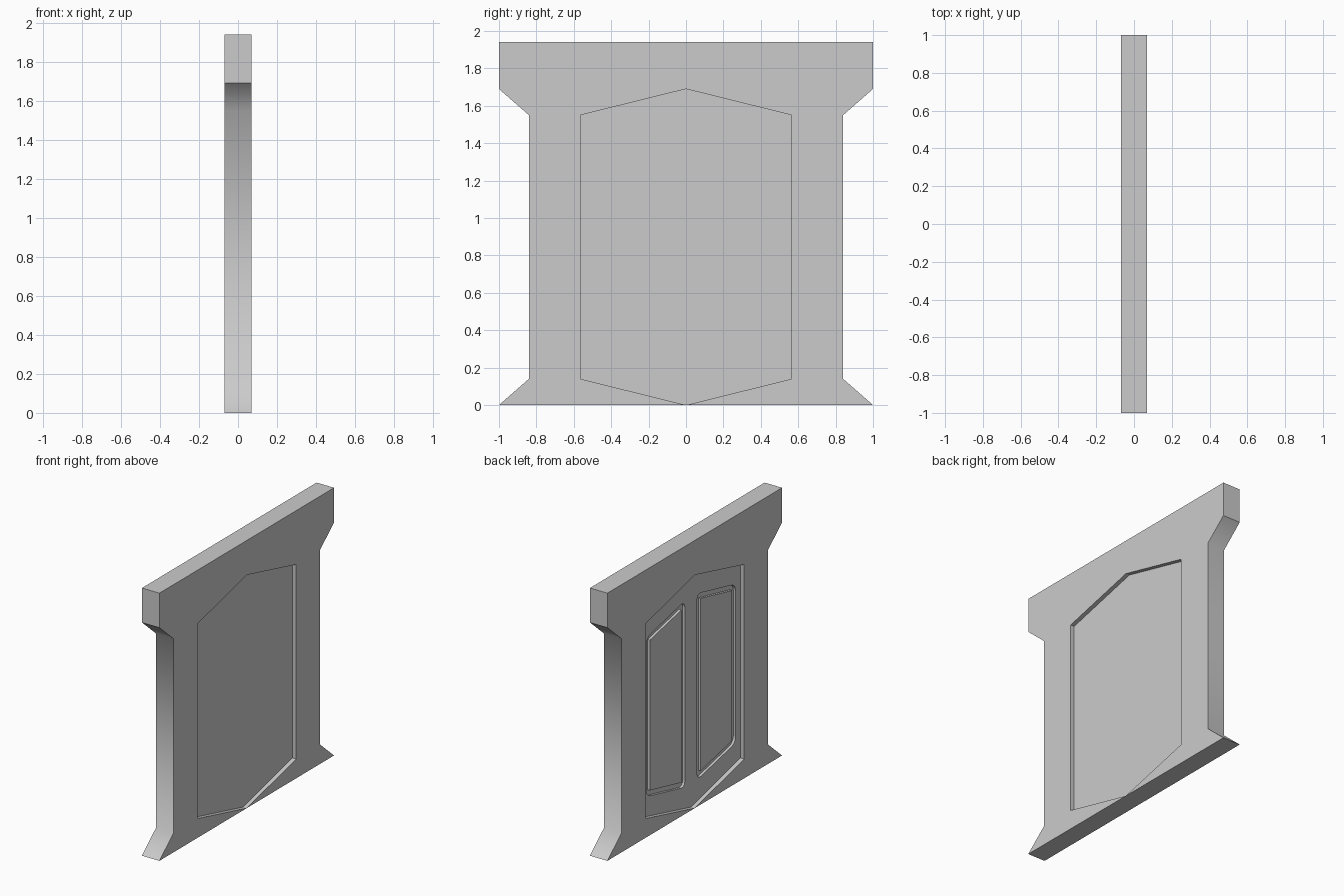
import bpy, bmesh

if "Cube" in bpy.data.objects:
    bpy.data.objects.remove(bpy.data.objects["Cube"])

T, P = 0.07, 0.04   # half thickness of the frame and of the recessed panel
H = 1.94


def prism(name, pts, x0, x1, radius=0.0, skip_centre=False):
    """Extrude a (y, z) outline along x, optionally rounding its corners."""
    bm = bmesh.new()
    a = [bm.verts.new((x0, y, z)) for y, z in pts]
    b = [bm.verts.new((x1, y, z)) for y, z in pts]
    bm.faces.new(a)
    bm.faces.new(b[::-1])
    n = len(pts)
    for i in range(n):
        j = (i + 1) % n
        if skip_centre and pts[i][0] == 0 and pts[j][0] == 0 and pts[i][1] > 1:
            continue
        bm.faces.new((a[i], b[i], b[j], a[j]))
    if radius:
        edges = [e for e in bm.edges
                 if abs(e.verts[0].co.x - e.verts[1].co.x) > 1e-5]
        bmesh.ops.bevel(bm, geom=edges, offset=radius, segments=4,
                        profile=0.5, affect='EDGES')
    bmesh.ops.recalc_face_normals(bm, faces=bm.faces)
    me = bpy.data.meshes.new(name)
    bm.to_mesh(me)
    bm.free()
    ob = bpy.data.objects.new(name, me)
    bpy.context.collection.objects.link(ob)
    return ob


# Frame: half outline, mirrored across y
half = [(0, 0), (1, 0), (.84, .14), (.84, 1.55), (1, 1.69), (1, H),
        (0, H), (0, 1.69), (.565, 1.55), (.565, .14)]
frame = prism("door_frame", half, -T, T, skip_centre=True)
m = frame.modifiers.new("mirror", 'MIRROR')
m.use_axis = (False, True, False)

# Soft shading only where the posts flare into head and foot
bm = bmesh.new()
bm.from_mesh(frame.data)
for f in bm.faces:
    f.smooth = True
for e in bm.edges:
    flare = all(abs(v.co.y - .84) < 1e-3 for v in e.verts)
    across = abs(e.verts[0].co.x - e.verts[1].co.x) > 1e-5
    e.smooth = flare and across
bm.to_mesh(frame.data)
bm.free()

# Recessed hexagonal door panel
panel = prism("door_panel", [(0, 0), (.565, .14), (.565, 1.55), (0, 1.69),
                             (-.565, 1.55), (-.565, .14)], -P, P)

# Two grooved leaves on the -x side
for side, s in (("left", 1), ("right", -1)):
    outer = [(s * .07, .17), (s * .51, .27), (s * .51, 1.42), (s * .07, 1.52)]
    inner = [(s * .11, .22), (s * .47, .30), (s * .47, 1.39), (s * .11, 1.47)]
    cutter = prism("groove_cutter_" + side, outer, -P - .03, -P + .018, .045)
    cutter.hide_render = True
    cutter.hide_viewport = False
    cutter.display_type = 'WIRE'
    b = panel.modifiers.new("groove_" + side, 'BOOLEAN')
    b.operation = 'DIFFERENCE'
    b.solver = 'EXACT'
    b.object = cutter
    prism("panel_field_" + side, inner, -P, -P + .022)

# Bake the grooves and drop the cutters
dg = bpy.context.evaluated_depsgraph_get()
dg.update()
baked = bpy.data.meshes.new_from_object(panel.evaluated_get(dg))
panel.modifiers.clear()
panel.data = baked
for side in ("left", "right"):
    bpy.data.objects.remove(bpy.data.objects["groove_cutter_" + side])
